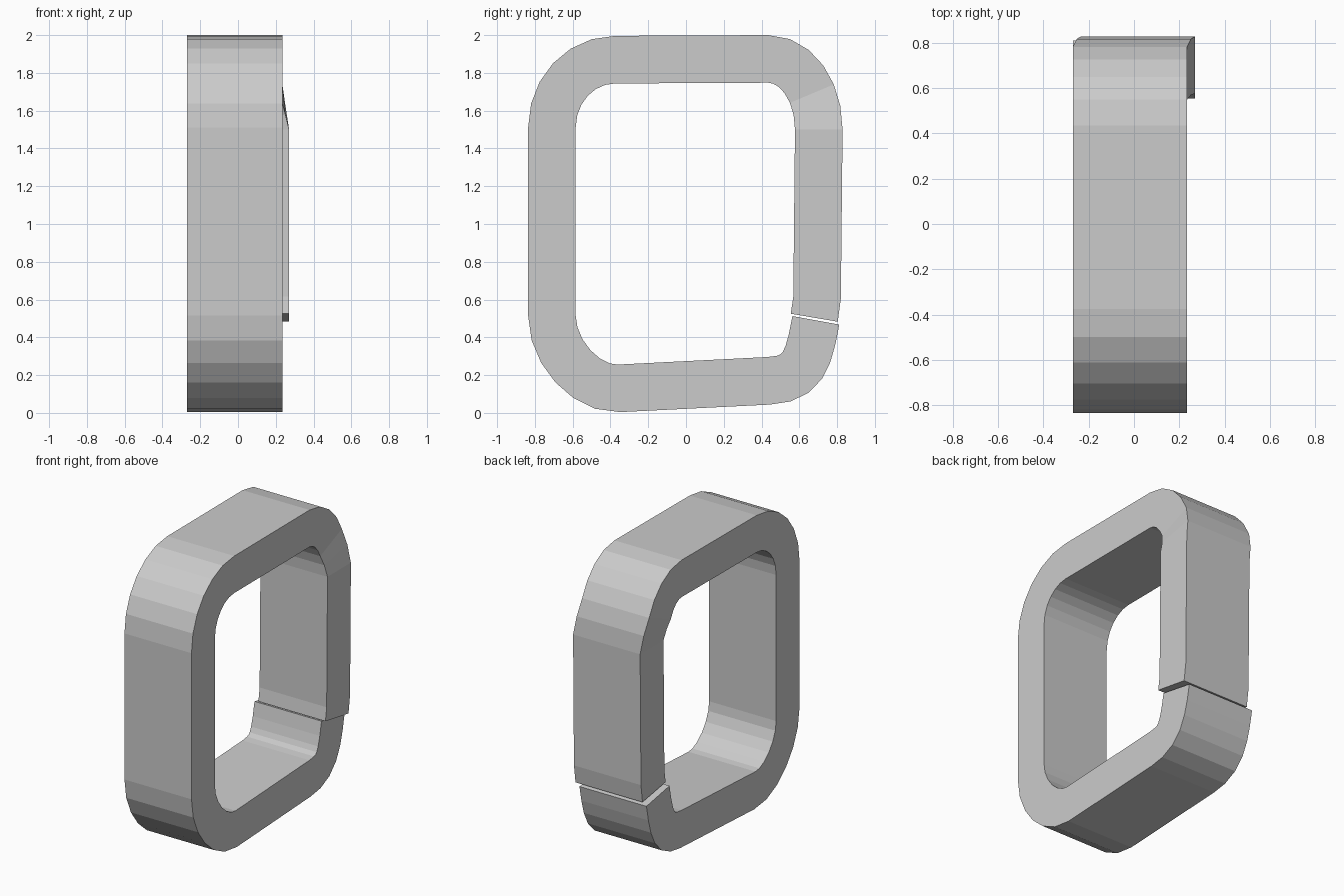
import bpy, bmesh
from mathutils import Vector
from mathutils.geometry import interpolate_bezier

if "Cube" in bpy.data.objects:
    bpy.data.objects.remove(bpy.data.objects["Cube"])

THICK = 0.126     # half band thickness
HALF_W = 0.2525   # half band width along x
SKEW = 0.0178     # sideways offset of the free end
SEGS = 6

# Corner arcs of the centreline (y, z): start, handle, handle, end
CORNERS = [
    ((0.703, 1.50), (0.703, 1.71), (0.583, 1.874), (0.435, 1.874)),
    ((-0.375, 1.87), (-0.56, 1.87), (-0.71, 1.71), (-0.71, 1.51)),
    ((-0.71, 0.515), (-0.71, 0.32), (-0.53, 0.121), (-0.355, 0.13)),
    ((0.44, 0.17), (0.62, 0.179), (0.648, 0.272), (0.6875, 0.49)),
]


def corner_stations(a, b, c, d):
    """Sample points and tangents along one corner arc."""
    pts = [Vector((0, *p)) for p in (a, b, c, d)]
    pos = interpolate_bezier(*pts, SEGS + 1)
    out = []
    for i, p in enumerate(pos):
        t = i / SEGS
        tan = ((pts[1] - pts[0]) * (1 - t) ** 2
               + (pts[2] - pts[1]) * 2 * t * (1 - t)
               + (pts[3] - pts[2]) * t ** 2)
        out.append((p, tan.normalized()))
    return out


# Free end leg, then the four corners joined by straight runs
stations = [
    (Vector((0, 0.679, 0.504)), Vector((0, 0.17, 1)).normalized()),
    (Vector((0, 0.694, 0.61)), Vector((0, 0.04, 1)).normalized()),
]
for corner in CORNERS:
    stations += corner_stations(*corner)

# Sweep the rectangular section; the free leg slides sideways
bm = bmesh.new()
rings = []
for i, (p, tan) in enumerate(stations):
    slide = max(0, min(1, (1.69 - p.z) / 0.19)) if i < 2 + SEGS else 0
    x = -SKEW + 2 * SKEW * slide
    n = Vector((0, tan.z, -tan.y)) * THICK
    rings.append([bm.verts.new(p + n * s + Vector((x + w * HALF_W, 0, 0)))
                  for s, w in ((1, 1), (1, -1), (-1, -1), (-1, 1))])

for r, q in zip(rings, rings[1:]):
    for k in range(4):
        j = (k + 1) % 4
        bm.faces.new((r[k], r[j], q[j], q[k]))
bm.faces.new(rings[0])
bm.faces.new(rings[-1])
bmesh.ops.recalc_face_normals(bm, faces=bm.faces)

mesh = bpy.data.meshes.new("split_ring")
bm.to_mesh(mesh)
bm.free()
bpy.context.collection.objects.link(bpy.data.objects.new("split_ring", mesh))
